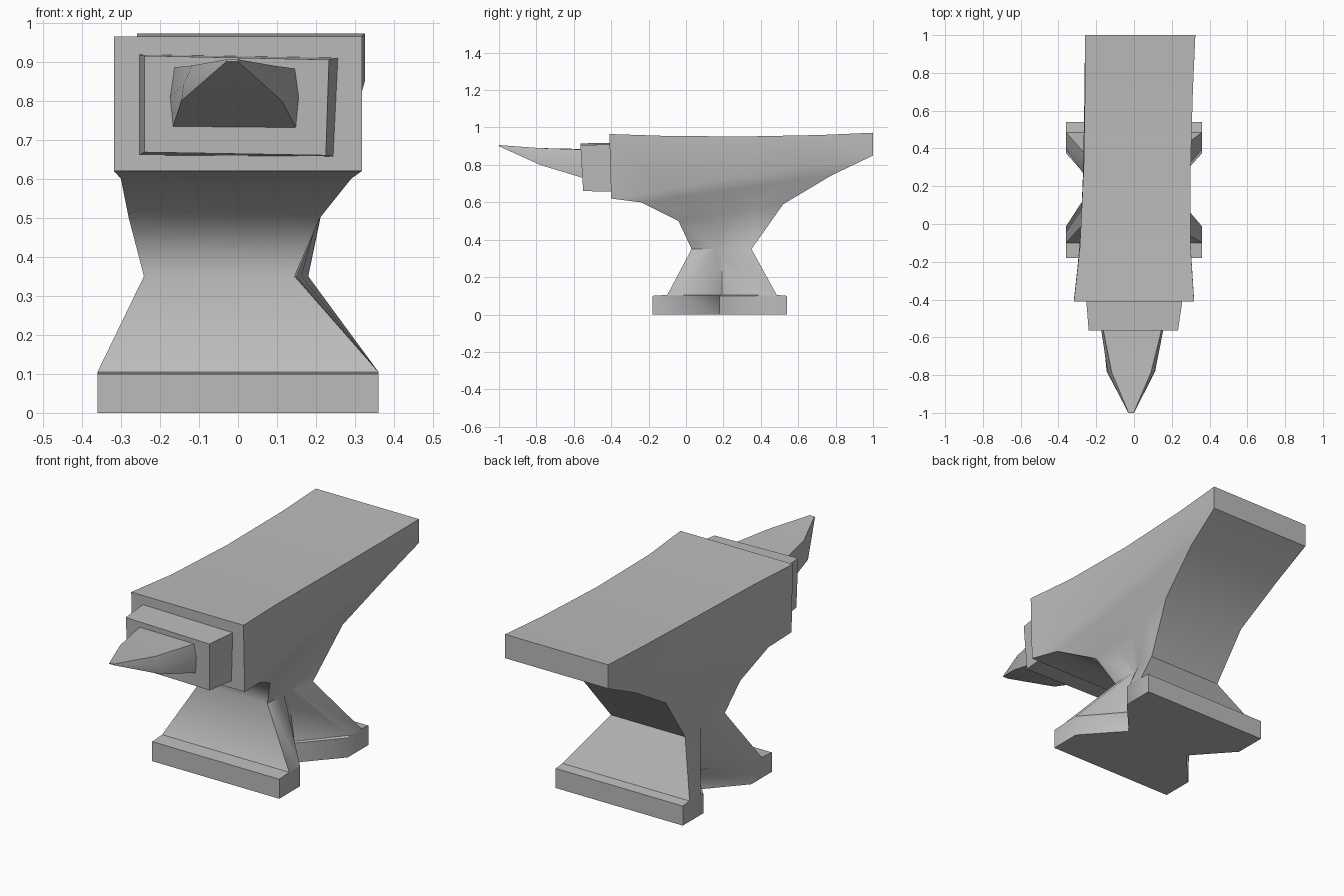
import bpy
import bmesh
import math

old = bpy.data.objects.get("Cube")
if old:
    bpy.data.objects.remove(old, do_unlink=True)

steel = bpy.data.materials.new("grey steel")
steel.use_nodes = True
COLOUR = (0.5, 0.5, 0.5, 1)
steel.diffuse_color = COLOUR
steel.node_tree.nodes["Principled BSDF"].inputs["Base Color"].default_value = COLOUR


def mix(a, b, t):
    return a + (b - a) * t


def loft(name, rings, smooth_angle):
    """Skin closed rings of equal size; each ring runs down one side and back up the other."""
    bm = bmesh.new()
    loops = [[bm.verts.new(p) for p in ring] for ring in rings]
    n = len(loops[0])
    for low, high in zip(loops, loops[1:]):
        for i in range(n):
            j = (i + 1) % n
            bm.faces.new((low[i], low[j], high[j], high[i]))
    # Cap both ends with strips of quads between the two sides
    for cap in (loops[0], loops[-1]):
        for i in range(n // 2 - 1):
            bm.faces.new((cap[i], cap[i + 1], cap[n - 2 - i], cap[n - 1 - i]))
    bmesh.ops.recalc_face_normals(bm, faces=bm.faces)
    mesh = bpy.data.meshes.new(name)
    bm.to_mesh(mesh)
    bm.free()
    mesh.materials.append(steel)
    obj = bpy.data.objects.new(name, mesh)
    bpy.context.collection.objects.link(obj)
    bpy.ops.object.select_all(action="DESELECT")
    obj.select_set(True)
    bpy.context.view_layer.objects.active = obj
    bpy.ops.object.shade_smooth_by_angle(angle=math.radians(smooth_angle))
    return obj


def body_ring(front, back, widths, shifts, inner, keep, sag=0):
    """Ten points: five per side from front to back, pinched in the middle."""
    w_front, w_mid, w_back = widths
    steps = (0, inner, 0.5, 1 - inner, 1)
    half = (w_front, mix(w_mid, w_front, keep), w_mid, mix(w_mid, w_back, keep), w_back)
    sides = ([], [])
    for t, w in zip(steps, half):
        y = mix(front[0], back[0], t)
        z = mix(front[1], back[1], t) - sag * 4 * t * (1 - t)
        shift = mix(shifts[0], shifts[1], t)
        sides[0].append((shift - w, y, z))
        sides[1].append((shift + w, y, z))
    return sides[0] + sides[1][::-1]


# Notched feet, waist, flared body and heel in one skin
foot = (0.36, 0.185, 0.36)
loft("anvil_body", [
    body_ring((-0.18, 0), (0.54, 0), foot, (0, 0), 0.23, 1),
    body_ring((-0.18, 0.1), (0.54, 0.1), foot, (0, 0), 0.23, 1),
    body_ring((-0.1, 0.105), (0.485, 0.105), foot, (0, 0), 0.15, 1),
    body_ring((0.03, 0.35), (0.35, 0.35), (0.193, 0.19, 0.21), (-0.048, -0.03), 0.4, 0.5),
    body_ring((-0.04, 0.5), (0.52, 0.59), (0.245, 0.24, 0.24), (-0.035, -0.01), 0.25, 0.3),
    body_ring((-0.24, 0.6), (0.78, 0.745), (0.295, 0.275, 0.275), (-0.005, 0.015), 0.2, 0.3),
    body_ring((-0.4, 0.62), (1, 0.85), (0.318, 0.283, 0.292), (0, 0.033), 0.2, 0.3),
    body_ring((-0.41, 0.965), (1, 0.972), (0.318, 0.283, 0.292), (0, 0.033), 0.2, 0.3, 0.017),
], 55)


def section(y_low, y_high, points):
    """Cross-section facing the front; y leans from its low edge to its high edge."""
    zs = [p[1] for p in points]
    low, high = min(zs), max(zs)
    return [(x, mix(y_low, y_high, (z - low) / (high - low)), z) for x, z in points]


# Stepped block between body and horn
loft("horn_block", [
    section(-0.39, -0.4, [(-0.253, 0.66), (-0.253, 0.918), (0.257, 0.91), (0.245, 0.657)]),
    section(-0.55, -0.565, [(-0.24, 0.668), (-0.24, 0.915), (0.233, 0.905), (0.225, 0.66)]),
], 30)

# Faceted horn with a rising underside and a near-pointed tip
loft("horn", [
    section(-0.54, -0.55, [(-0.168, 0.73), (-0.176, 0.81), (-0.165, 0.885),
                           (0.148, 0.882), (0.158, 0.81), (0.15, 0.727)]),
    section(-0.78, -0.785, [(-0.145, 0.8), (-0.14, 0.84), (-0.118, 0.89),
                            (0.09, 0.89), (0.107, 0.84), (0.112, 0.8)]),
    section(-1, -1, [(-0.03, 0.9), (-0.03, 0.903), (-0.028, 0.906),
                     (-0.002, 0.906), (0, 0.903), (0, 0.9)]),
], 30)
